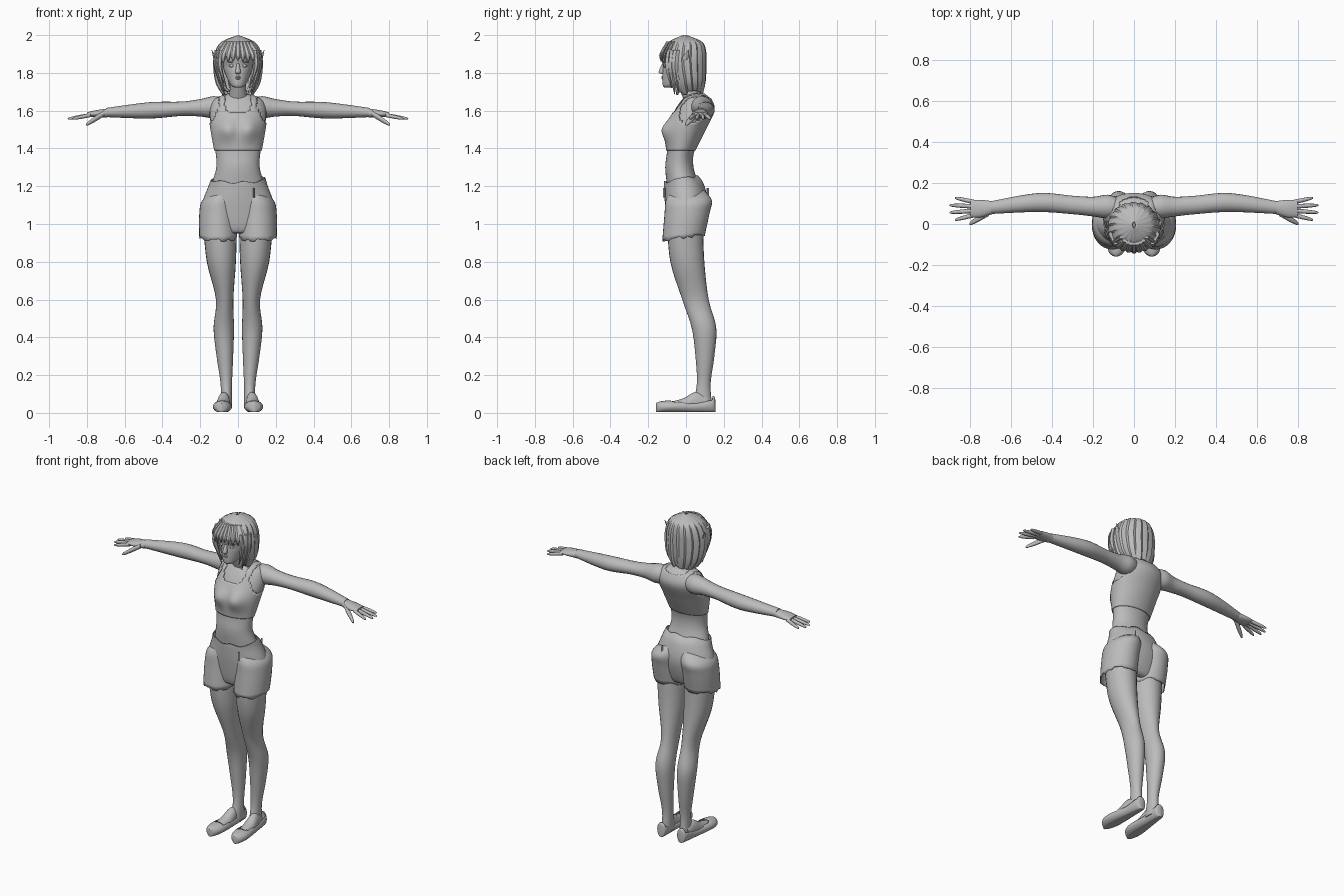
import bpy, bmesh, math, random
from mathutils import Vector

random.seed(4)
cube = bpy.data.objects.get("Cube")
if cube:
    bpy.data.objects.remove(cube, do_unlink=True)

grey = bpy.data.materials.new("plain grey")
grey.use_nodes = True
tone = (0.5, 0.5, 0.5, 1)
grey.diffuse_color = tone
grey.node_tree.nodes["Principled BSDF"].inputs["Base Color"].default_value = tone

X, Y, Z = Vector((1, 0, 0)), Vector((0, 1, 0)), Vector((0, 0, 1))


def smooth_path(stations, steps):
    """Catmull-Rom interpolation through the cross-section stations."""
    points = [Vector(station) for station in stations]
    points = [points[0]] + points + [points[-1]]
    path = []
    for a, b, c, d in zip(points, points[1:], points[2:], points[3:]):
        for step in range(steps):
            t = step / steps
            linear, square = c - a, a * 2 - b * 5 + c * 4 - d
            cubic = b * 3 - a - c * 3 + d
            path.append(b + (linear * t + square * t ** 2 + cubic * t ** 3) / 2)
    return path + [points[-1]]


def loft(name, stations, u=X, v=Y, sides=20, steps=5, mirror=False,
         caps=True, edit=None, thick=0, sharp=50):
    """Skin elliptical sections (x, y, z, radius along u, radius along v)."""
    bm = bmesh.new()
    rings = []
    for station in smooth_path(stations, steps):
        centre, along_u, along_v = Vector(station[:3]), station[3], station[4]
        ring = []
        for side in range(sides):
            angle = math.tau * side / sides
            offset = u * along_u * math.cos(angle) + v * along_v * math.sin(angle)
            ring.append(bm.verts.new(centre + offset))
        rings.append(ring)
    for low, high in zip(rings, rings[1:]):
        for i in range(sides):
            j = (i + 1) % sides
            bm.faces.new((low[i], low[j], high[j], high[i]))
    if caps:
        bm.faces.new(rings[0])
        bm.faces.new(rings[-1])
    if edit:
        edit(bm, rings)
    bmesh.ops.recalc_face_normals(bm, faces=bm.faces)
    mesh = bpy.data.meshes.new(name)
    bm.to_mesh(mesh)
    bm.free()
    mesh.materials.append(grey)
    for polygon in mesh.polygons:
        polygon.use_smooth = True
    mesh.set_sharp_from_angle(angle=math.radians(sharp))
    part = bpy.data.objects.new(name, mesh)
    bpy.context.collection.objects.link(part)
    if thick:
        part.modifiers.new("cloth", "SOLIDIFY").thickness = thick
    if mirror:
        part.modifiers.new("mirror", "MIRROR").use_mirror_merge = False


def band(z, half, front, back, x=0):
    """Level section given by its half width and its front and back."""
    return (x, (front + back) / 2, z, half, (back - front) / 2)


def drop(bm, rule):
    gone = [face for face in bm.faces if rule(face.calc_center_median())]
    bmesh.ops.delete(bm, geom=gone, context="FACES")


def fading(rings):
    """Each vertex with its column and a weight that grows to the last ring."""
    for row, ring in enumerate(rings):
        for column, vert in enumerate(ring):
            yield column, vert.co, (row / (len(rings) - 1)) ** 3


# Torso, from hips to the base of the neck
def bust(bm, rings):
    for vert in bm.verts:
        x, y, z = vert.co
        if y < 0:
            spread = ((abs(x) - .06) / .05) ** 2 + ((z - 1.5) / .055) ** 2
            vert.co.y -= .03 * math.exp(-spread)


hips = [(1.1, .14, -.09, .08), (1.2, .14, -.1, .07), (1.3, .115, -.11, .04)]
chest = [(1.39, .12, -.1, .045), (1.5, .14, -.1, .1), (1.6, .15, -.06, .145),
         (1.66, .125, -.02, .13), (1.69, .05, .01, .1)]
loft("torso", [band(*row) for row in hips + chest], sides=32, edit=bust)
loft("neck", [(0, .05, 1.64, .06, .055), (0, .02, 1.69, .045, .045), (0, -.02, 1.8, .042, .045)])


# Cropped top with scooped neckline and arm openings
def cut_top(bm, rings):
    bust(bm, rings)

    def opening(c):
        x = abs(c.x)
        scoop = 1.59 if c.y < .04 else 1.665
        neck = x < .07 and c.z > scoop + 2 * x * x
        arm = c.z > 1.53 and x > max(.1, .15 - .6 * (c.z - 1.53))
        return neck or arm
    drop(bm, opening)


def looser(z, half, front, back):
    ease = .006
    return band(z, half + ease, front - ease, back + ease)


loft("crop_top", [looser(*row) for row in chest], sides=72, steps=9,
     caps=False, edit=cut_top, thick=.006)


# Shorts: hip shell with a wavy waist, and two legs with a ragged hem
def wavy_waist(bm, rings):
    for column, co, weight in fading(rings[::-1]):
        co.z += weight * (.2 * (co.y + .02) + .006 * math.sin(55 * co.x))


def ragged_hem(bm, rings):
    for column, co, weight in fading(rings):
        co.z += weight * .13 * (co.y + .1)
    for vert in rings[-1]:
        vert.co.z += random.choice((-.01, 0, .004))


loft("shorts_hips", [band(1.24, .145, -.117, .06), band(1.2, .157, -.117, .095),
                     band(1.1, .19, -.11, .115), band(.97, .18, -.09, .08),
                     band(.95, .1, -.06, .04)],
     sides=40, edit=wavy_waist, caps=False, thick=.005)
shorts_leg = [(1.2, .04, -.07, .07), (1.13, .09, -.106, .135), (1.05, .1, -.114, .125),
              (.92, .1, -.125, .1)]
loft("shorts_legs", [band(*row, x=row[1] + .005) for row in shorts_leg],
     sides=32, mirror=True, caps=False, edit=ragged_hem, thick=.005)
for label, y in (("front", -.115), ("back", .115)):
    ends = [(.085, y, z, .005, .006) for z in (1.19, 1.14)]
    loft(label + "_belt_tab", ends, sides=4, steps=1)

# Legs, with the knees set back and full calves
leg = [(1, .09, -.1, .09), (.8, .077, -.083, .097), (.6, .046, -.02, .12),
       (.45, .054, .03, .16), (.3, .044, .05, .15), (.15, .03, .057, .13), (.03, .03, .03, .14)]
loft("legs", [band(*row, x=.045 + .56 * row[1]) for row in leg], sides=24, mirror=True)


# Feet and slip-on shoes
def flat_sole(bm, rings):
    for vert in bm.verts:
        vert.co.z = max(vert.co.z, .004)


def shoe_opening(bm, rings):
    flat_sole(bm, rings)

    def opening(c):
        rim = .05 + .25 * max(c.y - .07, 0)
        return -.085 < c.y < .14 and c.z > rim and abs(c.x - .076) < .034
    drop(bm, opening)


def foot_section(y, half, top):
    return (.078 - .06 * y, y, top / 2, half, top / 2)


foot = [(.11, .025, .09), (.05, .032, .11), (-.02, .037, .075), (-.12, .03, .05)]
shoe = [(.155, .012, .07), (.14, .031, .09), (.05, .038, .066), (-.08, .05, .066),
        (-.14, .035, .06), (-.16, .006, .05)]
loft("feet", [foot_section(*row) for row in foot], v=Z, mirror=True, edit=flat_sole)
loft("shoes", [foot_section(*row) for row in shoe], v=Z, sides=36, steps=7,
     mirror=True, edit=shoe_opening, thick=.004)

# Arms, sloping gently down to the wrist
arm = [(.07, .08, .045, .045), (.13, .085, .058, .058), (.2, .085, .048, .046),
       (.3, .093, .045, .038), (.47, .105, .046, .043), (.7, .08, .031, .024)]
palm = [(.69, .08, .031, .024), (.75, .075, .043, .019), (.8, .075, .04, .01)]
for label, rows, slope in (("arms", arm, .05), ("palms", palm, .055)):
    loft(label, [(x, y, 1.625 - slope * x, wide, tall) for x, y, wide, tall in rows],
         u=Y, v=Z, mirror=True)


# Fingers fan out from the palm
def digit(name, base, tip, thick):
    base, tip = Vector(base), Vector(tip)
    rows = [(*base.lerp(tip, t), thick * size, thick * size)
            for t, size in ((0, 1), (.5, .95), (.9, .65), (1, .2))]
    loft(name, rows, u=Y, v=Z, sides=10, steps=2, mirror=True)


for i, label in enumerate(("index", "middle", "ring", "little")):
    reach = .905 - .013 * (i - 1.5) ** 2
    digit(label + "_fingers", (.78, .044 + .021 * i, 1.577), (reach, .02 + .036 * i, 1.557), .011)
digit("thumbs", (.71, .055, 1.585), (.805, 0, 1.525), .016)

# Head and face
loft("head", [band(1.722, .012, -.11, -.08), band(1.735, .038, -.123, -.04), band(1.8, .07, -.125, .06),
              band(1.84, .08, -.122, .08), band(1.9, .085, -.126, .09), band(1.975, .03, -.04, .03)], sides=28)
loft("nose", [(0, -.119, 1.85, .007, .006), (0, -.13, 1.806, .014, .015), (0, -.124, 1.794, .01, .006)], sides=12)


def lens(name, x, y, z, wide, tall, bend, mirror=False):
    """A slim almond laid across the face, curving back at its ends."""
    ends = [(x + side * wide, y + bend, z, .002, .001) for side in (-1, 1)]
    loft(name, [ends[0], (x, y, z, .006, tall), ends[1]], u=Y, v=Z, sides=10, mirror=mirror)


lens("eyes", .034, -.114, 1.838, .016, .009, .004, mirror=True)
lens("brows", .036, -.116, 1.858, .02, .003, .004, mirror=True)
for label, z in (("upper_lip", 1.779), ("lower_lip", 1.77)):
    lens(label, 0, -.124, z, .024, .005, .01)
loft("ears", [(.09, -.015, 1.82, .008, .01), (.115, -.01, 1.86, .011, .022), (.139, .012, 1.922, .001, .002)],
     sides=10, mirror=True)


# Hair: ridged cap with an open face and a ragged hem
def strands(bm, rings):
    lengths = [random.uniform(-.012, .02) for strand in rings[0][::4]]
    for column, co, weight in fading(rings):
        ridge = .96 + .02 * (column % 4)
        co.x *= ridge
        co.y *= ridge
        co.z += weight * lengths[column // 4]
    drop(bm, lambda c: c.y < -.052 and c.z < 1.885)


loft("hair_cap", [band(1.998, .008, -.02, .01), band(1.965, .085, -.09, .083), band(1.92, .117, -.122, .104),
                  band(1.85, .13, -.13, .107), band(1.75, .117, -.1, .103), band(1.685, .08, -.065, .09)],
     sides=72, caps=False, edit=strands, thick=.008, sharp=25)
for i in range(9):
    x = .025 * (i - 4)
    y = -.012 - .122 * math.sqrt(1 - (x / .13) ** 2)
    end = 1.872 - 2.8 * x * x + random.uniform(-.018, .008)
    loft("fringe_lock", [(x * .6, y * .72, 1.967, .012, .008), (x, y, 1.9, .015, .007),
                         (x * 1.06, y, end, .002, .002)], sides=6, sharp=30)
for label, x, y, end in (("outer", .11, -.05, 1.7), ("middle", .1, -.068, 1.685), ("inner", .09, -.085, 1.72)):
    loft(label + "_side_locks", [(x, y, 1.92, .014, .018), (x + .005, y - .008, 1.83, .012, .019),
                                 (x - .03, y + .008, end, .002, .002)], sides=6, mirror=True, sharp=30)
